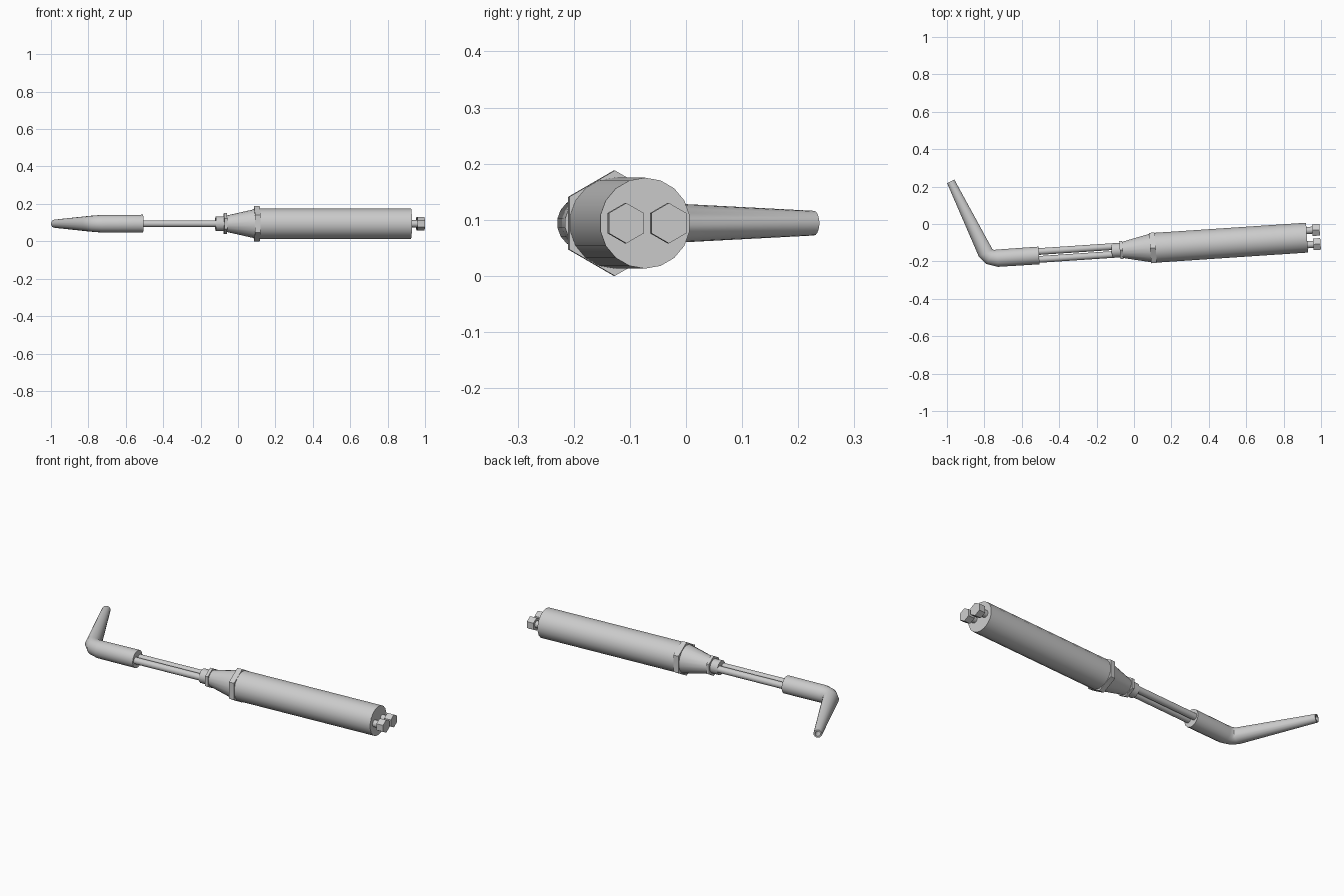
import bpy, bmesh, math
from mathutils import Vector

cube = bpy.data.objects.get("Cube")
if cube:
    bpy.data.objects.remove(cube)

grey = bpy.data.materials.new("plain grey")
grey.use_nodes = True
grey.diffuse_color = (0.6, 0.6, 0.6, 1)
grey.node_tree.nodes["Principled BSDF"].inputs["Base Color"].default_value = (0.6, 0.6, 0.6, 1)

Z = 0.094                                   # height of the tool's centre line
ANGLE = math.radians(3.8)                   # the handle is slightly turned in plan
AXIS = Vector((math.cos(ANGLE), math.sin(ANGLE), 0))
SIDE = Vector((-AXIS.y, AXIS.x, 0))
END = Vector((0.925, -0.073, Z))            # centre of the handle's rear face


def on_axis(x, offset=0.0):
    """Point on the main axis at a given x, shifted sideways by offset."""
    return END + AXIS * ((x - END.x) / AXIS.x) + SIDE * offset


def loft(name, rings, sides):
    """Skin circular rings given as (centre, direction, radius); ends are capped."""
    bm = bmesh.new()
    loops = []
    for centre, direction, r in rings:
        side = Vector((-direction.y, direction.x, 0)).normalized()
        loop = []
        for i in range(sides):
            a = math.tau * i / sides
            loop.append(bm.verts.new(centre + side * (r * math.sin(a)) + Vector((0, 0, r * math.cos(a)))))
        loops.append(loop)
    for a, b in zip(loops, loops[1:]):
        for i in range(sides):
            j = (i + 1) % sides
            bm.faces.new((a[i], a[j], b[j], b[i]))
    bm.faces.new(loops[0])
    bm.faces.new(loops[-1])
    bmesh.ops.recalc_face_normals(bm, faces=bm.faces)
    mesh = bpy.data.meshes.new(name)
    bm.to_mesh(mesh)
    bm.free()
    mesh.materials.append(grey)
    obj = bpy.data.objects.new(name, mesh)
    bpy.context.collection.objects.link(obj)
    bpy.ops.object.select_all(action='DESELECT')
    obj.select_set(True)
    bpy.context.view_layer.objects.active = obj
    bpy.ops.object.shade_smooth_by_angle(angle=math.radians(40))
    return obj


def turned(name, profile, sides=18, offset=0.0):
    """Part turned around the main axis from (x, radius) pairs."""
    return loft(name, [(on_axis(x, offset), AXIS, r) for x, r in profile], sides)


# Handle, front cone and nuts
turned("handle", [(0.11, 0.081), (0.925, 0.081)])
turned("large_nut", [(0.086, 0.094), (0.116, 0.094)], 6)
turned("front_cone", [(-0.065, 0.043), (0.09, 0.078)])
turned("small_nut", [(-0.076, 0.056), (-0.06, 0.056)], 6)
turned("front_ferrule", [(-0.12, 0.039), (-0.07, 0.039)])

# Twin tubes and rear hose connectors
for label, s in (("left", 1), ("right", -1)):
    turned(label + "_tube", [(-0.56, 0.018), (-0.1, 0.018)], 16, s * 0.021)
    turned(label + "_connector_neck", [(0.9, 0.019), (0.965, 0.019)], 16, s * 0.038)
    turned(label + "_connector_nut", [(0.956, 0.036), (0.995, 0.036)], 6, s * 0.038)

# Bent head: straight sleeve, elbow, tapering nozzle with an open bore
tip = Vector((-0.98, 0.228, Z))
elbow = Vector((-0.793, -0.155, Z))
nozzle_dir = (tip - elbow).normalized()
loft("bent_nozzle", [
    (on_axis(-0.508), -AXIS, 0.048),
    (on_axis(-0.73), -AXIS, 0.047),
    (Vector((-0.768, -0.176, Z)), (nozzle_dir - AXIS).normalized(), 0.044),
    (elbow, nozzle_dir, 0.042),
    (tip, nozzle_dir, 0.022),
    (tip, nozzle_dir, 0.014),
    (tip - nozzle_dir * 0.06, nozzle_dir, 0.014),
], 18)
